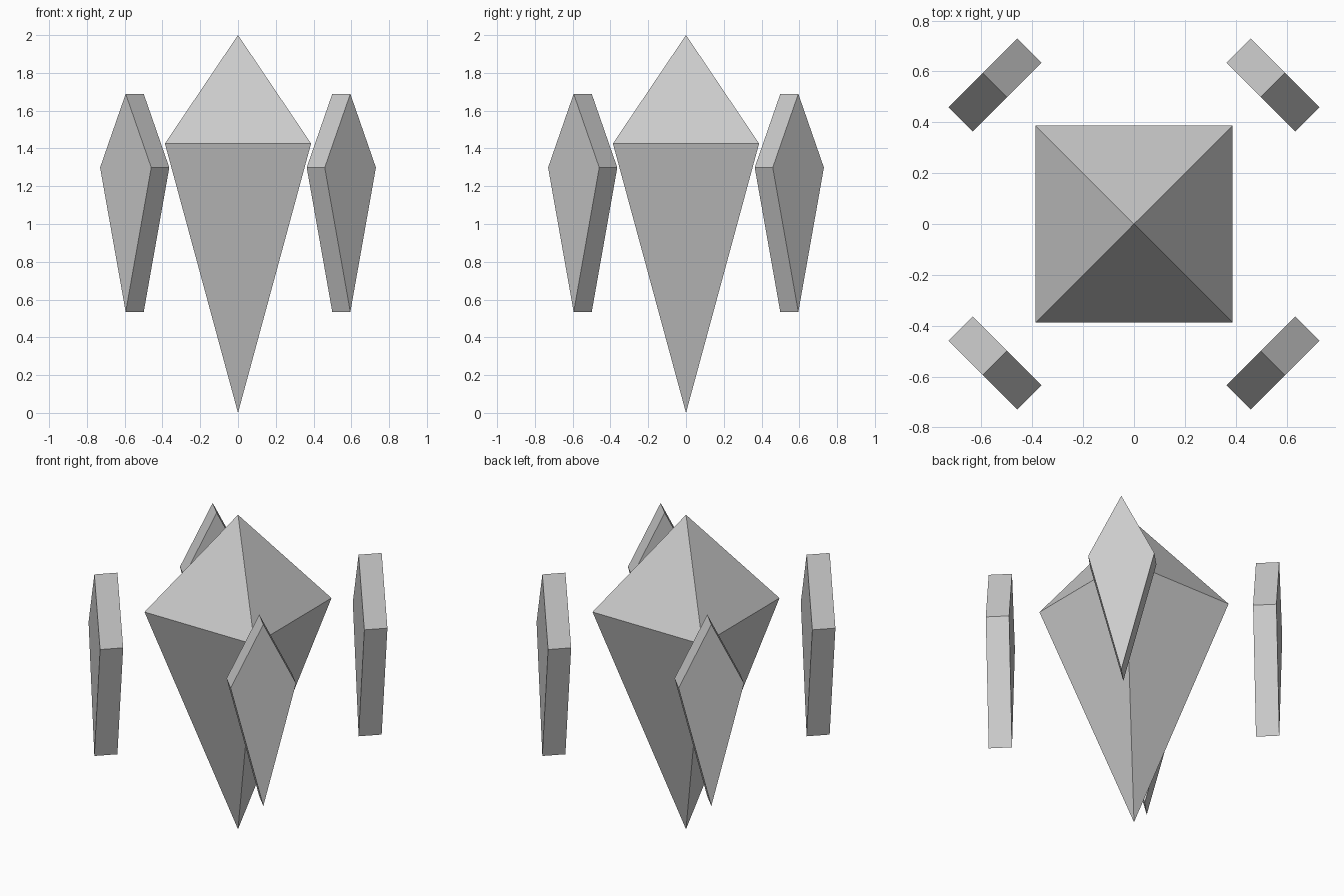
import bpy, bmesh
from math import pi
from mathutils import Matrix

if "Cube" in bpy.data.objects:
    bpy.data.objects.remove(bpy.data.objects["Cube"])


def make_object(name, bm):
    bmesh.ops.recalc_face_normals(bm, faces=bm.faces)
    mesh = bpy.data.meshes.new(name)
    bm.to_mesh(mesh)
    bm.free()
    obj = bpy.data.objects.new(name, mesh)
    bpy.context.collection.objects.link(obj)
    return obj


# Central crystal: square belt joined to a top and a bottom point
HALF, BELT_Z, TOP_Z = 0.387, 1.426, 2.0
bm = bmesh.new()
belt = [bm.verts.new((x * HALF, y * HALF, BELT_Z))
        for x, y in ((-1, -1), (1, -1), (1, 1), (-1, 1))]
for z in (0, TOP_Z):
    tip = bm.verts.new((0, 0, z))
    for i in range(4):
        bm.faces.new((belt[i], belt[(i + 1) % 4], tip))
make_object("central_crystal", bm)


# Floating shards: kite profile extruded outward, one on each diagonal
INNER, OUTER, WIDTH = 0.706, 0.841, 0.1915
KITE = [(0, 0.534), (WIDTH, 1.299), (0, 1.689), (-WIDTH, 1.299)]
for n in range(4):
    bm = bmesh.new()
    face = bm.faces.new([bm.verts.new((INNER, y, z)) for y, z in KITE])
    ext = bmesh.ops.extrude_face_region(bm, geom=[face], use_keep_orig=True)
    moved = [g for g in ext["geom"] if isinstance(g, bmesh.types.BMVert)]
    bmesh.ops.translate(bm, verts=moved, vec=(OUTER - INNER, 0, 0))
    bm.transform(Matrix.Rotation(pi / 4 + n * pi / 2, 4, 'Z'))
    make_object(f"floating_shard_{n + 1}", bm)
